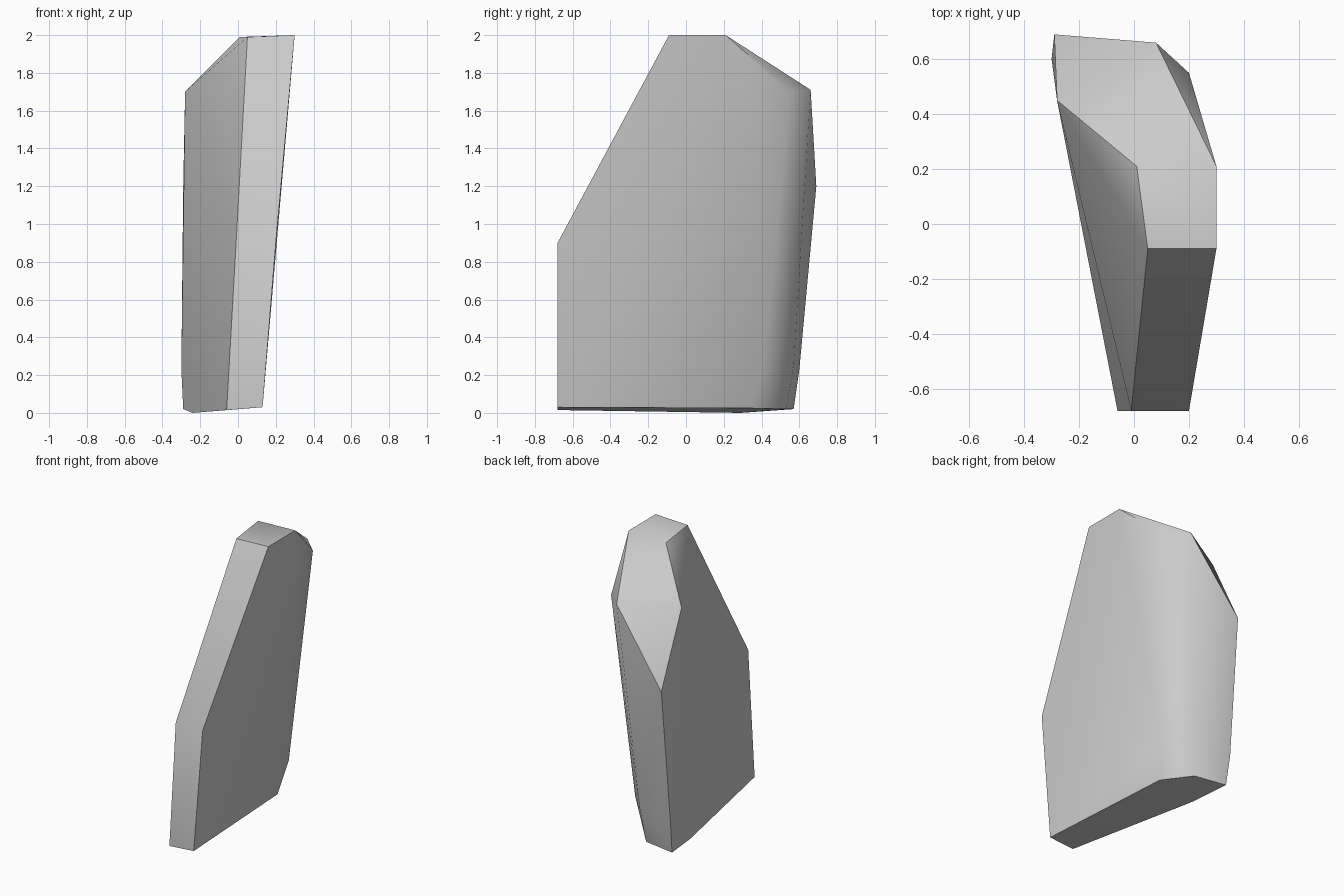
import bpy
import bmesh
import math

cube = bpy.data.objects.get("Cube")
if cube:
    bpy.data.objects.remove(cube, do_unlink=True)

# Plain stone colour
stone = bpy.data.materials.new("stone_grey")
stone.use_nodes = True
stone.diffuse_color = (0.6, 0.6, 0.6, 1)
stone.node_tree.nodes["Principled BSDF"].inputs["Base Color"].default_value = (0.6, 0.6, 0.6, 1)

# Corners of the chiselled slab, grouped by region
front_strip = [(-0.06, -0.68, 0.015), (0.13, -0.68, 0.03),
               (-0.01, -0.68, 0.9), (0.2, -0.68, 0.9)]
top_cap = [(0.05, -0.09, 1.99), (0.3, -0.09, 2),
           (0.01, 0.21, 1.99), (0.3, 0.21, 2)]
back_slope = [(0.2, 0.55, 1.7), (0.08, 0.66, 1.71),
              (-0.29, 0.69, 1.2), (-0.28, 0.45, 1.7)]
back_foot = [(0.11, 0.41, 0.25), (-0.04, 0.57, 0.25), (-0.3, 0.6, 0.23)]
base = [(0.07, 0.34, 0.025), (-0.06, 0.53, 0.02),
        (-0.29, 0.57, 0.02), (-0.24, 0.29, 0)]

# Stone slab as the hull of its corners
bm = bmesh.new()
for corner in front_strip + top_cap + back_slope + back_foot + base:
    bm.verts.new(corner)
hull = bmesh.ops.convex_hull(bm, input=bm.verts)
loose = [v for v in hull["geom_interior"] if isinstance(v, bmesh.types.BMVert)]
bmesh.ops.delete(bm, geom=loose, context="VERTS")
bmesh.ops.dissolve_limit(bm, angle_limit=math.radians(2), verts=bm.verts, edges=bm.edges)
bmesh.ops.recalc_face_normals(bm, faces=bm.faces)
mesh = bpy.data.meshes.new("stone_slab")
bm.to_mesh(mesh)
bm.free()
mesh.materials.append(stone)

slab = bpy.data.objects.new("stone_slab", mesh)
bpy.context.collection.objects.link(slab)
bpy.context.view_layer.objects.active = slab
slab.select_set(True)
bpy.ops.object.shade_smooth_by_angle(angle=math.radians(40))
